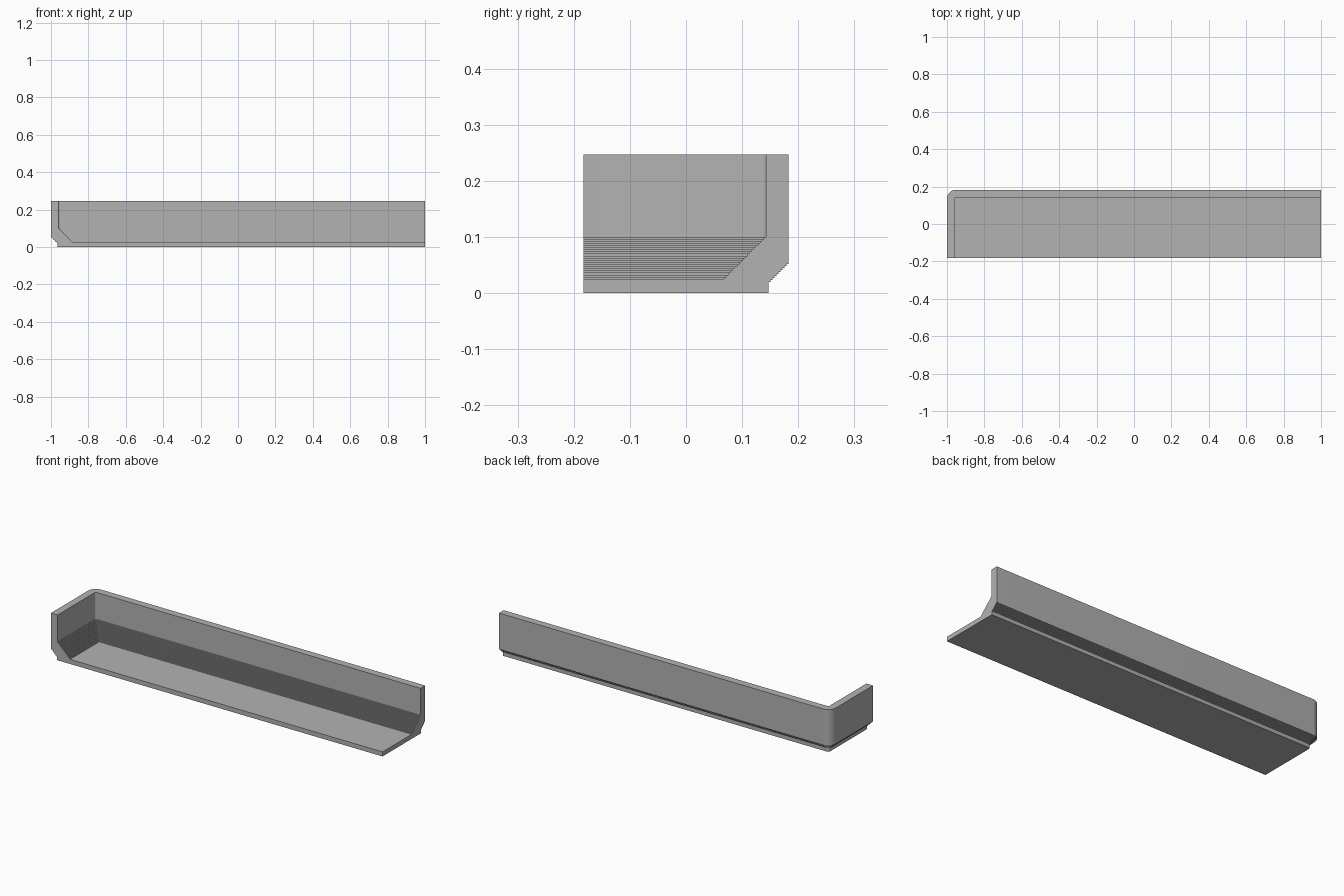
import bpy, bmesh, math

cube = bpy.data.objects.get("Cube")
if cube:
    bpy.data.objects.remove(cube, do_unlink=True)

HALF_X, HALF_Y = 1.0, 0.183
CORNER_R, ARC_STEPS = 0.048, 10
BASE_IN, WALL, FLOOR_IN = 0.036, 0.04, 0.115   # distances in from the outer wall face
FLOOR_Z, LIP_Z, TOP_Z = 0.025, 0.02, 0.247


def stairs(start, end, count, rise_first):
    """Fine steps between two (inset, height) points, start point included."""
    pts = [start]
    for i in range(count):
        d0, z0 = pts[-1]
        t = (i + 1) / count
        d1 = start[0] + (end[0] - start[0]) * t
        z1 = start[1] + (end[1] - start[1]) * t
        pts += [(d0, z1) if rise_first else (d1, z0), (d1, z1)]
    return pts


def plan_path(inset):
    """Wall line from the front end, round the back corner, to the open end."""
    r = max(CORNER_R - inset, 0)
    cx, cy = -HALF_X + inset + r, HALF_Y - inset - r
    path = [(-HALF_X + inset, -HALF_Y)]
    for i in range(ARC_STEPS + 1):
        a = math.pi - math.pi / 2 * i / ARC_STEPS
        path.append((cx + r * math.cos(a), cy + r * math.sin(a)))
    return path + [(HALF_X, HALF_Y - inset)]


# Wall section: base edge, stepped overhang, wall top, stepped inner slope
section = [(BASE_IN, 0)]
section += stairs((BASE_IN, LIP_Z), (0, 0.055), 10, False)
section += [(0, TOP_Z), (WALL, TOP_Z)]
section += stairs((WALL, 0.1), (FLOOR_IN, FLOOR_Z), 20, False)

# Sweep the section along the plan
bm = bmesh.new()
rows = [[bm.verts.new((x, y, z)) for x, y in plan_path(d)] for d, z in section]
for low, high in zip(rows, rows[1:]):
    for i in range(len(low) - 1):
        bm.faces.new((low[i], low[i + 1], high[i + 1], high[i]))

# Floor, underside and the two cut ends
corner_low = bm.verts.new((HALF_X, -HALF_Y, 0))
corner_high = bm.verts.new((HALF_X, -HALF_Y, FLOOR_Z))
bm.faces.new(rows[0] + [corner_low])
bm.faces.new(rows[-1] + [corner_high])
for end in (0, -1):
    bm.faces.new([row[end] for row in rows] + [corner_high, corner_low])

bmesh.ops.remove_doubles(bm, verts=bm.verts, dist=0.00005)
bmesh.ops.recalc_face_normals(bm, faces=bm.faces)
mesh = bpy.data.meshes.new("corner_tray")
bm.to_mesh(mesh)
bm.free()
tray = bpy.data.objects.new("corner_tray", mesh)
bpy.context.collection.objects.link(tray)

# Plain grey
grey = bpy.data.materials.new("grey")
grey.use_nodes = True
colour = (0.45, 0.45, 0.45, 1)
grey.diffuse_color = colour
grey.node_tree.nodes["Principled BSDF"].inputs["Base Color"].default_value = colour
mesh.materials.append(grey)

# Smooth rounded corner, crisp steps
bpy.ops.object.select_all(action="DESELECT")
tray.select_set(True)
bpy.context.view_layer.objects.active = tray
bpy.ops.object.shade_smooth_by_angle(angle=math.radians(30))
